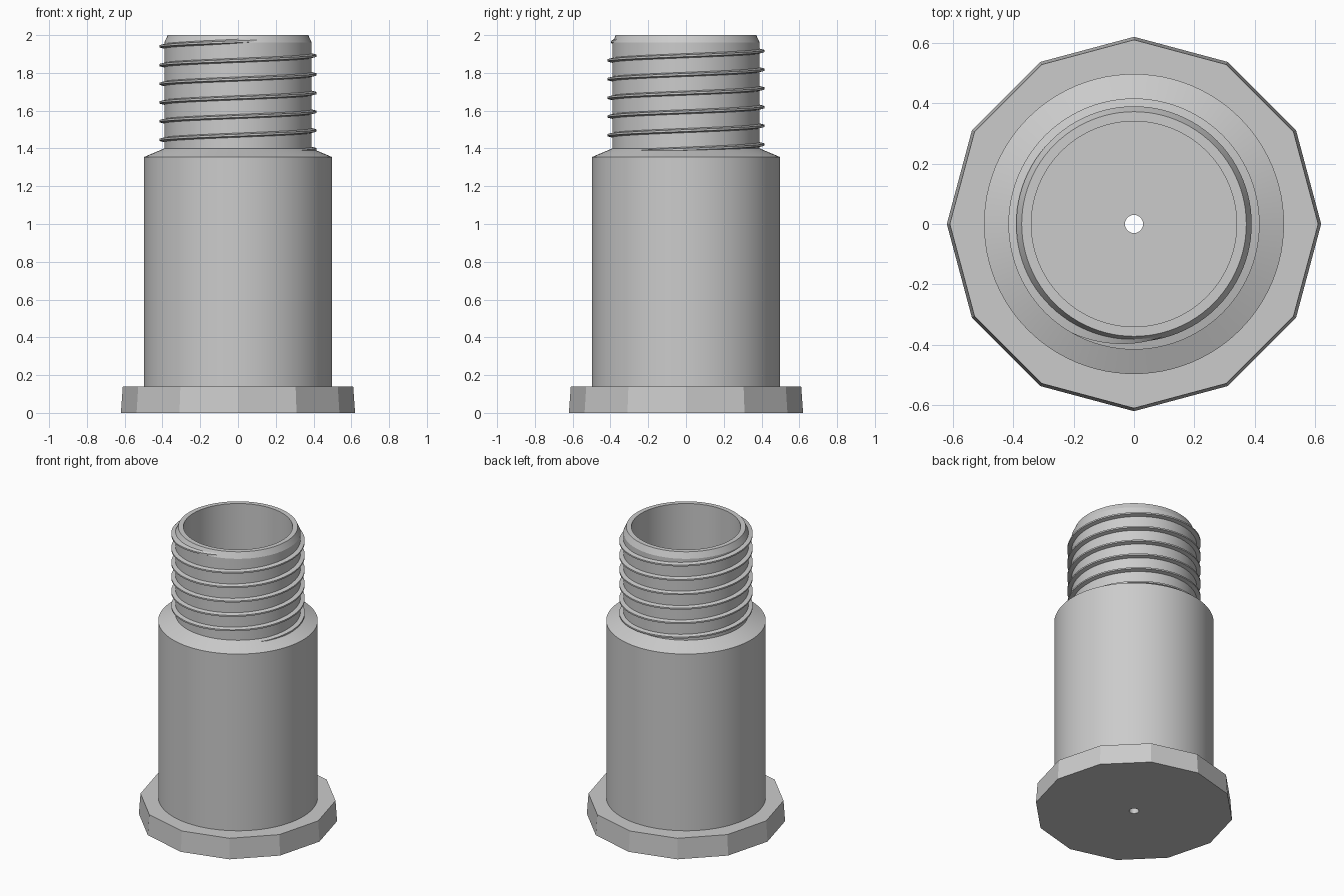
import bpy
import bmesh
from math import cos, sin, pi, radians

cube = bpy.data.objects.get("Cube")
if cube:
    bpy.data.objects.remove(cube, do_unlink=True)

grey = bpy.data.materials.new("plain grey")
grey.use_nodes = True
colour = (0.6, 0.6, 0.6, 1)
grey.diffuse_color = colour
grey.node_tree.nodes["Principled BSDF"].inputs["Base Color"].default_value = colour


def finish(bm, name, angle=25):
    """Turn a bmesh into a shaded object with sharp creases."""
    bmesh.ops.recalc_face_normals(bm, faces=bm.faces)
    mesh = bpy.data.meshes.new(name)
    bm.to_mesh(mesh)
    bm.free()
    mesh.materials.append(grey)
    mesh.shade_smooth()
    mesh.set_sharp_from_angle(angle=radians(angle))
    obj = bpy.data.objects.new(name, mesh)
    bpy.context.collection.objects.link(obj)
    return obj


def bridge(bm, a, b):
    """Join two equally long closed rings with quads."""
    for i in range(len(a)):
        j = (i + 1) % len(a)
        bm.faces.new((a[i], a[j], b[j], b[i]))


def ring(bm, r, z, n, sides=None):
    """Circle of n points, or a polygon outline with the given sides."""
    verts = []
    for i in range(n):
        a = 2 * pi * i / n
        k = r
        if sides:
            step = 2 * pi / sides
            local = 2 * pi * (i % (n // sides)) / n - step / 2
            k = r * cos(step / 2) / cos(local)
        verts.append(bm.verts.new((k * cos(a), k * sin(a), z)))
    return verts


# Twelve-sided foot plate, slightly tapered, with a small round hole
bm = bmesh.new()
rings = [ring(bm, 0.03, 0, 48), ring(bm, 0.62, 0, 48, 12),
         ring(bm, 0.61, 0.14, 48, 12), ring(bm, 0.03, 0.14, 48)]
for i in range(4):
    bridge(bm, rings[i], rings[(i + 1) % 4])
finish(bm, "foot_plate")

# Hollow barrel with sloped shoulder, neck, bevelled rim and bore
profile = [(0.497, 0.14), (0.497, 1.355), (0.39, 1.4), (0.39, 1.96),
           (0.372, 2.0), (0.34, 2.0), (0.34, 0.14)]
bm = bmesh.new()
rings = [ring(bm, r, z, 96) for r, z in profile]
for a, b in zip(rings, rings[1:]):
    bridge(bm, a, b)
bridge(bm, rings[-1], rings[0])
finish(bm, "barrel_and_neck", 20)

# Right-handed screw thread, fading into the neck at both ends
bm = bmesh.new()
start, turns, per_turn = -75, 6, 96
pitch, fade = 0.099, 45
sections = []
for i in range(turns * per_turn + 1):
    swept = 360 * i / per_turn
    deg = start + swept
    z = 1.396 + pitch * deg / 360
    rise = min(1, swept / fade, (turns * 360 - swept) / fade)
    tip = 0.385 + 0.031 * rise
    c, s = cos(radians(deg)), sin(radians(deg))
    section = [(0.38, -0.014), (tip, -0.005), (tip, 0.005), (0.38, 0.014)]
    sections.append([bm.verts.new((r * c, r * s, z + h)) for r, h in section])
for a, b in zip(sections, sections[1:]):
    bridge(bm, a, b)
bm.faces.new(sections[0])
bm.faces.new(sections[-1])
finish(bm, "screw_thread")
